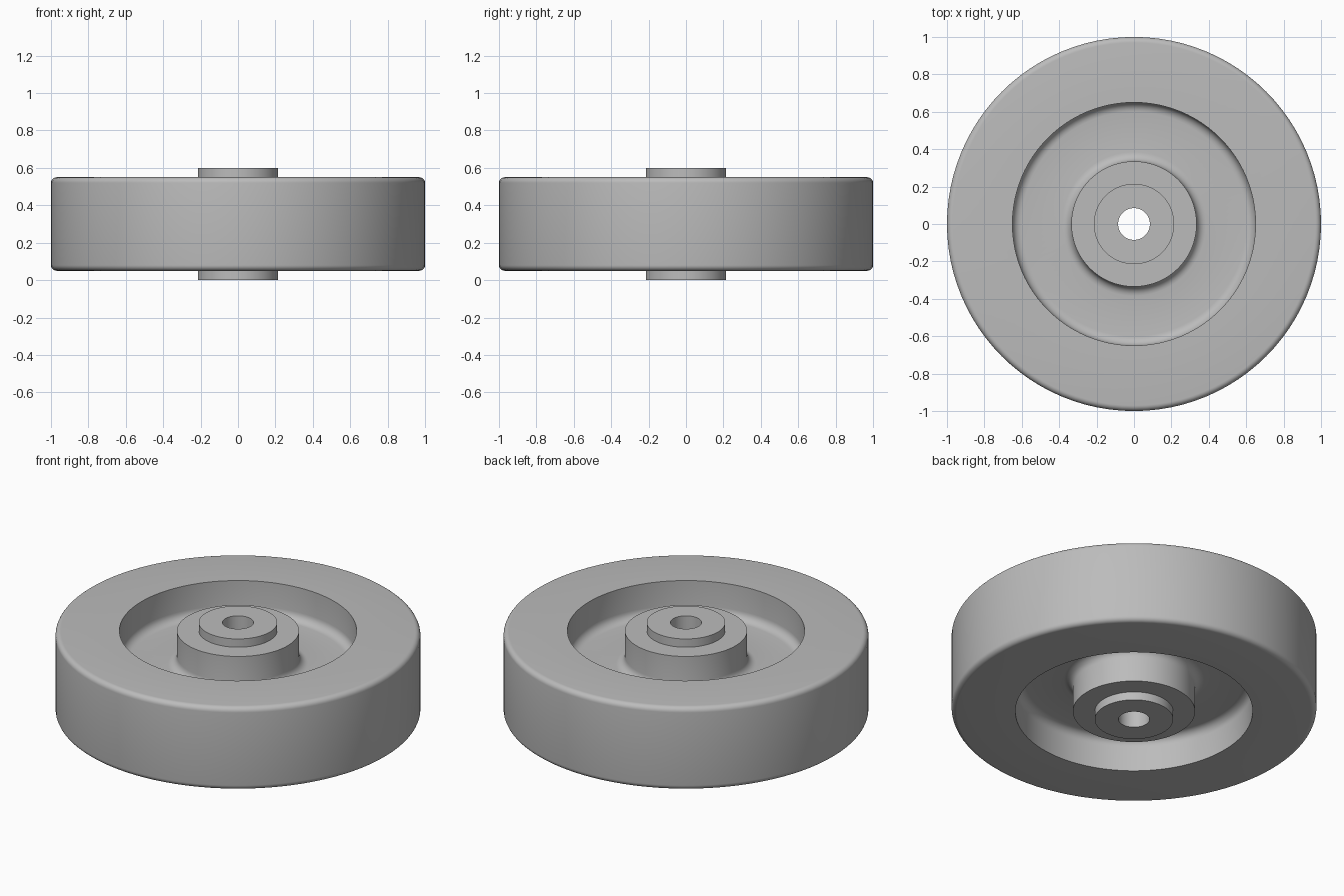
import bpy, bmesh
from math import pi, sin, cos, radians

if "Cube" in bpy.data.objects:
    bpy.data.objects.remove(bpy.data.objects["Cube"], do_unlink=True)

MID = 0.30          # height of the symmetry plane
FACE = 0.25         # half thickness of tread and hub
WEB = 0.05          # half thickness of the web
FILLET = 0.05       # web fillets
EDGE = 0.03         # tread edge rounding
SEGMENTS = 96


def arc(cx, cz, r, start, end, steps=6):
    """Points on a circular arc, angles in degrees."""
    angles = [radians(start + (end - start) * i / steps) for i in range(steps + 1)]
    return [(cx + r * cos(a), cz + r * sin(a)) for a in angles]


# Grey material
grey = bpy.data.materials.new("grey")
grey.use_nodes = True
color = (0.5, 0.5, 0.5, 1)
grey.diffuse_color = color
grey.node_tree.nodes["Principled BSDF"].inputs["Base Color"].default_value = color

# Upper half of the cross-section, from the bore outwards
half = [(0.085, 0.30), (0.215, 0.30), (0.215, FACE), (0.335, FACE)]
half += arc(0.335 + FILLET, WEB + FILLET, FILLET, 180, 270)
half += arc(0.65 - FILLET, WEB + FILLET, FILLET, 270, 360)
half += [(0.65, FACE)]
half += arc(1 - EDGE, FACE - EDGE, EDGE, 90, 0)

# Mirror to a closed loop and spin it around the axle
profile = half + [(r, -z) for r, z in reversed(half)]
bm = bmesh.new()
ring = [bm.verts.new((r, 0, MID + z)) for r, z in profile]
edges = [bm.edges.new((a, b)) for a, b in zip(ring, ring[1:] + ring[:1])]
bmesh.ops.spin(bm, geom=ring + edges, cent=(0, 0, 0), axis=(0, 0, 1),
               angle=2 * pi, steps=SEGMENTS, use_merge=True)
bmesh.ops.remove_doubles(bm, verts=bm.verts, dist=1e-5)
bmesh.ops.recalc_face_normals(bm, faces=bm.faces)

mesh = bpy.data.meshes.new("wheel")
bm.to_mesh(mesh)
bm.free()
mesh.materials.append(grey)
wheel = bpy.data.objects.new("wheel", mesh)
bpy.context.collection.objects.link(wheel)

# Smooth curves with crisp corners
bpy.ops.object.select_all(action="DESELECT")
wheel.select_set(True)
bpy.context.view_layer.objects.active = wheel
bpy.ops.object.shade_smooth_by_angle(angle=radians(35))
